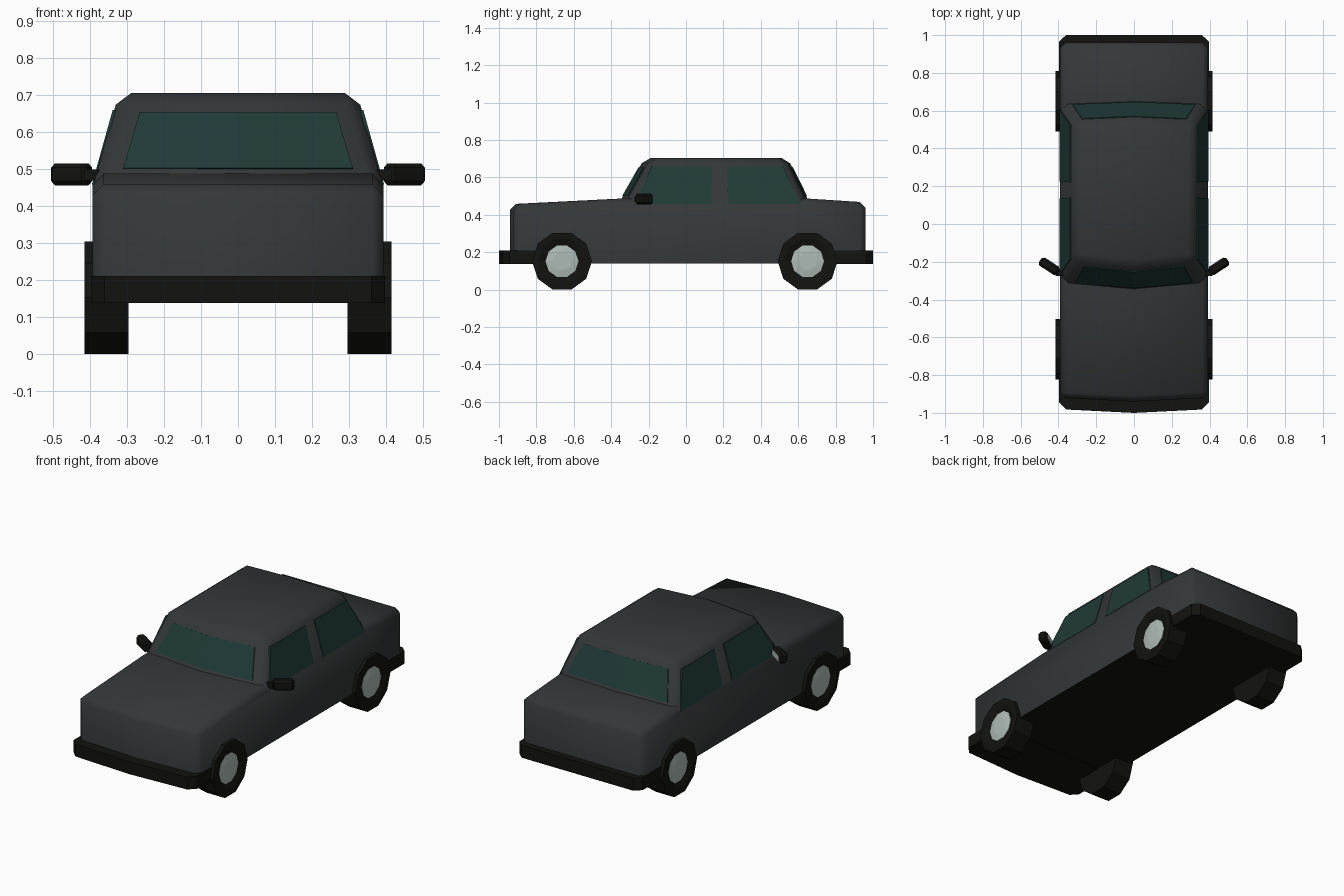
import bpy, bmesh, math
from mathutils import Matrix, Vector

if "Cube" in bpy.data.objects:
    bpy.data.objects.remove(bpy.data.objects["Cube"])


def material(name, rgb):
    m = bpy.data.materials.new(name)
    m.diffuse_color = (*rgb, 1)
    m.use_nodes = True
    m.node_tree.nodes["Principled BSDF"].inputs["Base Color"].default_value = m.diffuse_color
    return m


PAINT = material("dark_paint", (0.034, 0.038, 0.039))
BLACK = material("black_rubber", (0.006, 0.006, 0.005))
GLASS = material("green_glass", (0.014, 0.042, 0.038))
METAL = material("light_metal", (0.42, 0.50, 0.47))


def finish(name, bm, *mats, smooth=None):
    bmesh.ops.recalc_face_normals(bm, faces=bm.faces)
    me = bpy.data.meshes.new(name)
    bm.to_mesh(me)
    bm.free()
    ob = bpy.data.objects.new(name, me)
    bpy.context.collection.objects.link(ob)
    for m in mats:
        me.materials.append(m)
    if smooth:
        bpy.ops.object.select_all(action='DESELECT')
        ob.select_set(True)
        bpy.context.view_layer.objects.active = ob
        bpy.ops.object.shade_smooth_by_angle(angle=math.radians(smooth))
    return ob


def loft(sections):
    """Skin closed rings of equal length and cap both ends."""
    bm = bmesh.new()
    rings = [[bm.verts.new(p) for p in s] for s in sections]
    n = len(rings[0])
    for a, b in zip(rings, rings[1:]):
        for i in range(n):
            j = (i + 1) % n
            bm.faces.new((a[i], a[j], b[j], b[i]))
    bm.faces.new(rings[0])
    bm.faces.new(rings[-1])
    return bm


def chamfer(bm, width, above):
    bmesh.ops.recalc_face_normals(bm, faces=bm.faces)
    edges = [e for e in bm.edges if max(v.co.z for v in e.verts) > above
             and e.calc_face_angle(0) > math.radians(25)]
    bmesh.ops.bevel(bm, geom=edges, offset=width, segments=1,
                    affect='EDGES', profile=0.5)


# Lower body: side profile skinned across three stations, nose slightly bowed
W = 0.393
profile = [(-0.94, 0.14), (-0.94, 0.457), (-0.35, 0.487),
           (0.65, 0.487), (0.96, 0.467), (0.96, 0.14)]
bm = loft([[(x, y + (0.02 * abs(x) / W if y < -0.9 else 0), z) for y, z in profile]
           for x in (-W, 0, W)])
chamfer(bm, 0.03, 0.3)
bm.normal_update()
for f in bm.faces:
    if f.calc_center_median().z < 0.141:
        f.material_index = 1
finish("lower_body", bm, PAINT, BLACK, smooth=50)


# Cabin shape helpers
def half_width(z):
    return 0.391 - (z - 0.455) * 0.279


def screen_y(x, z, front):
    t = abs(x) / half_width(z)
    if front:
        return -0.345 + (z - 0.485) * 0.568 + 0.035 * t
    return 0.65 - (z - 0.485) * 0.49 - 0.015 * t


def cabin_ring(z):
    w = half_width(z)
    return ([(x, screen_y(x, z, True), z) for x in (-w, 0, w)] +
            [(x, screen_y(x, z, False), z) for x in (w, 0, -w)])


bm = loft([cabin_ring(0.45), cabin_ring(0.705)])
chamfer(bm, 0.033, 0.5)
finish("cabin", bm, PAINT, smooth=50)


# Windows: thin panes just proud of the cabin
def pane(name, quads, push):
    bm = bmesh.new()
    for q in quads:
        outer = [bm.verts.new(Vector(p) + push) for p in q]
        inner = [bm.verts.new(Vector(p) - push) for p in q]
        bm.faces.new(outer)
        bm.faces.new(inner[::-1])
        for i in range(4):
            j = (i + 1) % 4
            bm.faces.new((outer[i], inner[i], inner[j], outer[j]))
    finish(name, bm, GLASS)


for name, front, x0, x1, z0, z1 in (("windshield", True, 0.31, 0.265, 0.50, 0.652),
                                    ("rear_window", False, 0.325, 0.275, 0.50, 0.655)):
    quads = [[(x, screen_y(x, z, front), z)
              for x, z in ((0, z0), (s * x0, z0), (s * x1, z1), (0, z1))]
             for s in (1, -1)]
    pane(name, quads, Vector((0, -0.004 if front else 0.004, 0.002)))

side_windows = {"front_door_window": ((-0.27, 0.457), (0.135, 0.457), (0.14, 0.658), (-0.185, 0.658)),
                "rear_door_window": ((0.225, 0.457), (0.61, 0.457), (0.52, 0.658), (0.22, 0.658))}
for side, s in (("right", 1), ("left", -1)):
    for name, pts in side_windows.items():
        pane(f"{side}_{name}", [[(s * half_width(z), y, z) for y, z in pts]],
             Vector((s * 0.004, 0, 0.001)))

# Bumpers wrapping round to the wheels
front_plan = [(0, -1.0), (0.36, -0.982), (0.397, -0.945), (0.397, -0.66)]
rear_plan = [(0, 1.0), (0.36, 1.0), (0.397, 0.965), (0.397, 0.65)]
for name, plan in (("front_bumper", front_plan), ("rear_bumper", rear_plan)):
    ring = plan + [(-x, y) for x, y in plan[:0:-1]]
    finish(name, loft([[(x, y, z) for x, y in ring] for z in (0.138, 0.21)]), BLACK)


# Wheels: ten-sided lathed tyre and hub cap
def lathe(name, pts, centre, s, mat):
    bm = loft([[(s * x, centre[0] + r * math.cos(math.tau * i / 10),
                 centre[1] + r * math.sin(math.tau * i / 10)) for i in range(10)]
               for x, r in pts])
    finish(name, bm, mat)


for side, s in (("right", 1), ("left", -1)):
    for end, y in (("front", -0.663), ("rear", 0.65)):
        c = (y, 0.152)
        lathe(f"{side}_{end}_tyre", [(0.295, 0.09), (0.295, 0.16), (0.415, 0.16),
                                     (0.415, 0.125), (0.402, 0.088)], c, s, BLACK)
        lathe(f"{side}_{end}_hub_cap", [(0.395, 0.088), (0.404, 0.088), (0.41, 0.05)],
              c, s, METAL)


# Door mirrors: chamfered housing, stem and reflector, turned toward the driver
def box(name, matrix, size, mat, bevel=0):
    bm = bmesh.new()
    bmesh.ops.create_cube(bm, size=1)
    bmesh.ops.scale(bm, vec=size, verts=bm.verts)
    if bevel:
        bmesh.ops.bevel(bm, geom=bm.edges[:], offset=bevel, segments=1, affect='EDGES')
    bm.transform(matrix)
    finish(name, bm, mat)


for side, s in (("right", 1), ("left", -1)):
    turn = Matrix.Translation((s * 0.449, -0.224, 0.485)) @ Matrix.Rotation(s * math.radians(33), 4, 'Z')
    box(f"{side}_mirror_housing", turn, (0.115, 0.05, 0.06), BLACK, 0.012)
    box(f"{side}_mirror_glass", turn @ Matrix.Translation((0, 0.025, 0)),
        (0.088, 0.003, 0.036), METAL)
    box(f"{side}_mirror_stem", Matrix.Translation((s * 0.395, -0.262, 0.483)),
        (0.04, 0.025, 0.03), BLACK)
